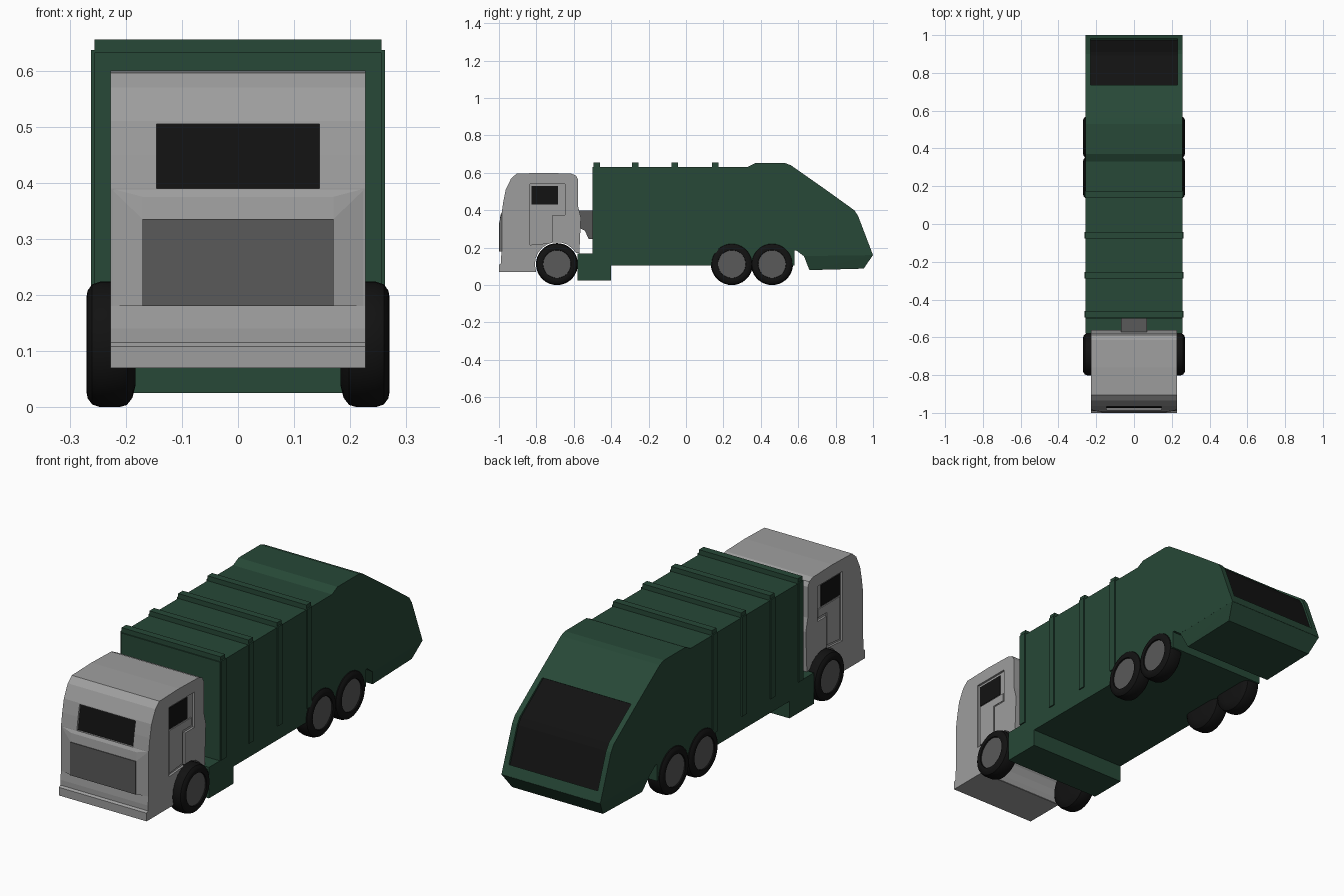
import bpy, bmesh, math
from mathutils import Vector

if "Cube" in bpy.data.objects:
    bpy.data.objects.remove(bpy.data.objects["Cube"])


def material(name, rgb):
    m = bpy.data.materials.new(name)
    m.diffuse_color = (*rgb, 1)
    m.use_nodes = True
    m.node_tree.nodes["Principled BSDF"].inputs["Base Color"].default_value = m.diffuse_color
    return m


GREEN = material("green_paint", (0.02, 0.065, 0.038))
BLACK = material("black", (0.006, 0.006, 0.006))
DARK = material("dark_grey", (0.1, 0.1, 0.1))
GREY = material("cab_grey", (0.34, 0.34, 0.34))


def finish(name, bm, mat, smooth=None):
    bmesh.ops.recalc_face_normals(bm, faces=bm.faces)
    me = bpy.data.meshes.new(name)
    bm.to_mesh(me)
    bm.free()
    ob = bpy.data.objects.new(name, me)
    bpy.context.collection.objects.link(ob)
    if mat:
        me.materials.append(mat)
    if smooth:
        bpy.ops.object.select_all(action='DESELECT')
        bpy.context.view_layer.objects.active = ob
        ob.select_set(True)
        bpy.ops.object.shade_smooth_by_angle(angle=math.radians(smooth))
    return ob


def prism(name, pts, x0, x1, mat=None):
    """Side profile of (y, z) points extruded from x0 to x1."""
    bm = bmesh.new()
    f = bm.faces.new([bm.verts.new((x0, y, z)) for y, z in pts])
    ext = bmesh.ops.extrude_face_region(bm, geom=[f])
    vs = [g for g in ext['geom'] if isinstance(g, bmesh.types.BMVert)]
    bmesh.ops.translate(bm, verts=vs, vec=(x1 - x0, 0, 0))
    return finish(name, bm, mat)


def rect(y0, y1, z0, z1):
    return [(y0, z0), (y1, z0), (y1, z1), (y0, z1)]


def hull(name, pts, mat):
    bm = bmesh.new()
    for p in pts:
        bm.verts.new(p)
    bmesh.ops.convex_hull(bm, input=bm.verts[:])
    bmesh.ops.dissolve_limit(bm, angle_limit=0.01, verts=bm.verts[:], edges=bm.edges[:])
    return finish(name, bm, mat)


def cut(target, cutter):
    mod = target.modifiers.new("cut", 'BOOLEAN')
    mod.operation, mod.solver, mod.object = 'DIFFERENCE', 'EXACT', cutter
    bpy.context.view_layer.objects.active = target
    bpy.ops.object.modifier_apply(modifier=mod.name)
    bpy.data.objects.remove(cutter)


def inset_panel(name, target, line, inward, half, mat):
    """Sink a panel into target along a (y, z) surface line."""
    d = Vector(inward).normalized()

    def band(a, b):
        out = [tuple(Vector(p) + d * a) for p in line]
        return out + [tuple(Vector(p) + d * b) for p in reversed(line)]
    cut(target, prism("cutter", band(-0.03, 0.012), -half, half))
    prism(name, band(0.010, 0.02), -half - 0.003, half + 0.003, mat)


# Cab with wheel arch running across its underside
WHEEL_Y, WHEEL_R = (-0.69, 0.245, 0.46), 0.112
arch = [(-0.69 + 0.118 * math.cos(math.radians(a)), 0.112 + 0.118 * math.sin(math.radians(a)))
        for a in range(200, 29, -17)]
cab = prism("cab", [(-1, 0.07)] + [(-0.803, 0.07)] + arch + [
    (-0.57, 0.17), (-0.562, 0.36), (-0.577, 0.42), (-0.577, 0.565), (-0.588, 0.585),
    (-0.615, 0.596), (-0.76, 0.6), (-0.905, 0.596), (-0.935, 0.57), (-0.964, 0.51),
    (-0.976, 0.45), (-0.985, 0.39), (-0.985, 0.18), (-0.99, 0.14), (-0.99, 0.115),
    (-1, 0.108)], -0.227, 0.227, GREY)

# Windscreen sunk into the cab front
inset_panel("windscreen", cab, [(-0.966, 0.505), (-0.976, 0.45), (-0.985, 0.39)],
            (1, -0.05), 0.145, BLACK)

# Raised front panel and grille
front = []
for s in (-1, 1):
    front += [(s * 0.227, -0.984, 0.18), (s * 0.227, -0.984, 0.39),
              (s * 0.17, -0.997, 0.18), (s * 0.17, -0.997, 0.335), (s * 0.17, -0.992, 0.375)]
hull("front_panel", front, GREY)
prism("grille", rect(-1, -0.99, 0.18, 0.335), -0.17, 0.17, DARK)

# Recessed doors with side windows
door = [(-0.834, 0.215), (-0.715, 0.225), (-0.715, 0.375), (-0.647, 0.375),
        (-0.647, 0.54), (-0.834, 0.54)]
for s, side in ((1, "right"), (-1, "left")):
    cut(cab, prism("cutter", door, s * 0.217, s * 0.25))
    prism("side_window_" + side, rect(-0.825, -0.685, 0.43, 0.53), s * 0.21, s * 0.219, BLACK)
    prism("door_panel_" + side, [(-0.824, 0.225), (-0.727, 0.235), (-0.727, 0.387),
                                 (-0.66, 0.387), (-0.66, 0.425), (-0.824, 0.425)],
          s * 0.21, s * 0.221, GREY)

# Link between cab and body
prism("cab_link", [(-0.58, 0.4), (-0.49, 0.4), (-0.49, 0.245), (-0.52, 0.245), (-0.54, 0.29),
                   (-0.58, 0.31)], -0.07, 0.07, DARK)

# Refuse body with side tanks and raised tail section
W = 0.256
body = prism("refuse_body", [
    (-0.58, 0.025), (-0.40, 0.025), (-0.40, 0.105), (0.58, 0.105), (0.58, 0.185), (0.59, 0.185),
    (0.63, 0.155), (1.0, 0.16), (0.92, 0.37), (0.90, 0.40), (0.75, 0.508), (0.56, 0.641),
    (0.53, 0.652), (0.37, 0.652), (0.33, 0.632), (-0.5, 0.632), (-0.5, 0.17), (-0.58, 0.17)],
    -W, W, GREEN)

# Black loading hatch sunk into the bent rear
inset_panel("rear_hatch", body, [(0.735, 0.519), (0.90, 0.40), (0.92, 0.37), (0.982, 0.207)],
            (-0.8, -0.5), 0.23, BLACK)

# Tapered hopper base
hopper = []
for s in (-1, 1):
    hopper += [(s * W, 0.63, 0.156), (s * W, 1.0, 0.161),
               (s * 0.235, 0.66, 0.08), (s * 0.235, 0.95, 0.088)]
hull("hopper_base", hopper, GREEN)

# Reinforcing ribs over roof and sides
for i, y in enumerate((-0.478, -0.272, -0.06, 0.157)):
    prism(f"roof_rib_{i}", rect(y - 0.017, y + 0.017, 0.62, 0.655), -W, W, GREEN)
    for s in (-1, 1):
        prism(f"side_rib_{i}_{s}", rect(y - 0.017, y + 0.017, 0.172, 0.637),
              s * 0.25, s * 0.262, GREEN)


# Wheels: rounded tyre and recessed hub disc
def lathe(name, section, y, side, mat):
    bm = bmesh.new()
    vs = [bm.verts.new((side * x, y, WHEEL_R + r)) for x, r in section]
    es = [bm.edges.new(p) for p in zip(vs, vs[1:])]
    bmesh.ops.spin(bm, geom=vs + es, cent=(0, y, WHEEL_R), axis=(1, 0, 0),
                   angle=2 * math.pi, steps=36, use_duplicate=False)
    bmesh.ops.remove_doubles(bm, verts=bm.verts[:], dist=1e-5)
    return finish(name, bm, mat, 35)


tyre = [(0.183, 0), (0.183, 0.075), (0.188, 0.095), (0.198, 0.108), (0.212, 0.112),
        (0.245, 0.112), (0.26, 0.107), (0.268, 0.096), (0.27, 0.085), (0.268, 0.075),
        (0.258, 0.073), (0.258, 0)]
hub = [(0.25, 0), (0.25, 0.073), (0.262, 0.074), (0.262, 0)]
for axle, y in zip(("front", "middle", "rear"), WHEEL_Y):
    for s, side in ((1, "right"), (-1, "left")):
        lathe(f"{axle}_tyre_{side}", tyre, y, s, BLACK)
        lathe(f"{axle}_hub_{side}", hub, y, s, DARK)
